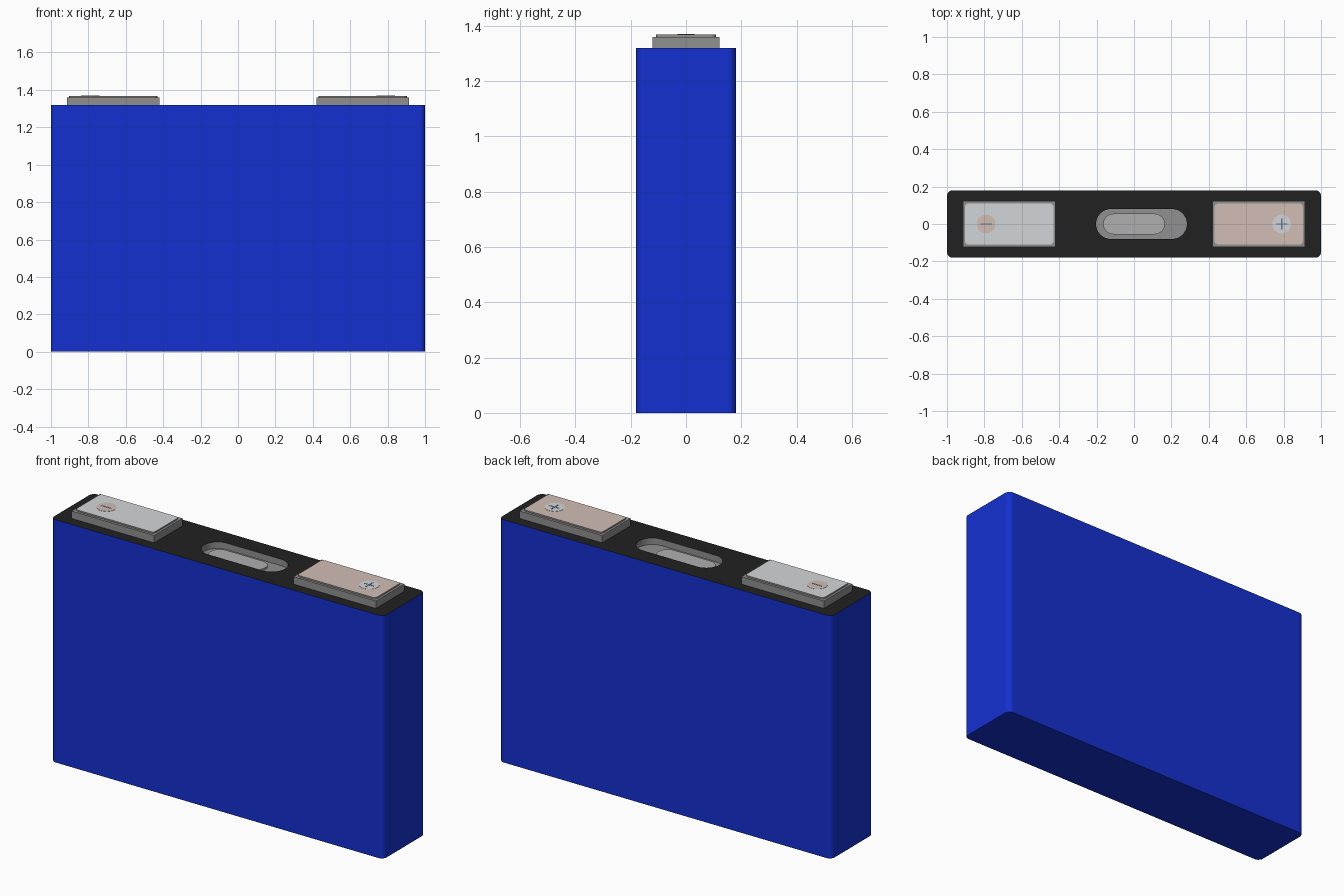
import bpy, bmesh
from math import sin, cos, pi

if "Cube" in bpy.data.objects:
    bpy.data.objects.remove(bpy.data.objects["Cube"])


def material(name, rgb):
    m = bpy.data.materials.new(name)
    m.diffuse_color = (*rgb, 1)
    m.use_nodes = True
    m.node_tree.nodes["Principled BSDF"].inputs["Base Color"].default_value = m.diffuse_color
    return m


blue = material("blue_wrap", (0.007, 0.03, 0.64))
black = material("black_cover", (0.015, 0.015, 0.015))
grey = material("grey_metal", (0.28, 0.28, 0.28))
light_grey = material("light_grey_metal", (0.43, 0.43, 0.43))
silver = material("silver", (0.65, 0.67, 0.69))
copper = material("pale_copper", (0.64, 0.51, 0.46))
mark_grey = material("mark_grey", (0.14, 0.18, 0.25))


def outline(cx, cy, hx, hy, r, steps=8):
    """Rounded rectangle, counter-clockwise; r = 0 gives sharp corners."""
    if r == 0:
        return [(cx + sx * hx, cy + sy * hy) for sx, sy in ((1, 1), (-1, 1), (-1, -1), (1, -1))]
    r = min(r, hx - 0.0005, hy - 0.0005)
    pts = []
    for k, (sx, sy) in enumerate(((1, 1), (-1, 1), (-1, -1), (1, -1))):
        for i in range(steps + 1):
            a = (k + i / steps) * pi / 2
            pts.append((cx + sx * (hx - r) + r * cos(a), cy + sy * (hy - r) + r * sin(a)))
    return pts


def prism(name, pts, z0, z1, mats, side=0, top=0, bottom=0):
    """Extrude an outline; only the narrow corner facets are smooth."""
    bm = bmesh.new()
    lo = [bm.verts.new((x, y, z0)) for x, y in pts]
    hi = [bm.verts.new((x, y, z1)) for x, y in pts]
    bm.faces.new(hi).material_index = top
    bm.faces.new(lo[::-1]).material_index = bottom
    n = len(pts)
    for i in range(n):
        j = (i + 1) % n
        f = bm.faces.new((lo[i], lo[j], hi[j], hi[i]))
        f.material_index = side
        f.smooth = n > 4 and (lo[i].co - lo[j].co).length < 0.03
    me = bpy.data.meshes.new(name)
    bm.to_mesh(me)
    bm.free()
    for m in mats:
        me.materials.append(m)
    ob = bpy.data.objects.new(name, me)
    bpy.context.collection.objects.link(ob)
    return ob


TOP = 1.32

# Cell body: blue wrap with a black top
body_mats = [blue, black, grey]
body = prism("cell_body", outline(0, 0, 1, 0.18, 0.03), 0, TOP, body_mats, top=1)

# Oval recess cut in the top, with a raised vent plate on its floor
cutter = prism("recess_cutter", outline(0.04, 0, 0.243, 0.08, 0.08), TOP - 0.035, TOP + 0.1,
               body_mats, side=2, top=2, bottom=2)
cutter.hide_render = True
cutter.hide_viewport = True
cut = body.modifiers.new("recess", 'BOOLEAN')
cut.operation = 'DIFFERENCE'
cut.solver = 'EXACT'
cut.object = cutter
prism("vent_plate", outline(0, 0, 0.165, 0.055, 0.055), TOP - 0.036, TOP - 0.025, [light_grey])

# Terminals: block, rim, coloured pad, round badge and polarity bars
for label, s, pad, badge in (("negative", -1, silver, copper), ("positive", 1, copper, silver)):
    cx, bx = s * 0.667, s * 0.79
    prism(label + "_terminal_block", outline(cx, 0, 0.248, 0.122, 0), TOP, 1.36, [grey])
    prism(label + "_terminal_pad", outline(cx, 0, 0.236, 0.109, 0.018), 1.36, 1.368,
          [grey, pad], top=1)
    prism(label + "_badge", outline(bx, 0, 0.05, 0.05, 0.05), 1.366, 1.369, [badge])
    prism(label + "_mark_bar", outline(bx, 0, 0.03, 0.004, 0), 1.367, 1.3698, [mark_grey])
    if s > 0:
        prism(label + "_mark_cross_bar", outline(bx, 0, 0.004, 0.03, 0), 1.367, 1.37, [mark_grey])
